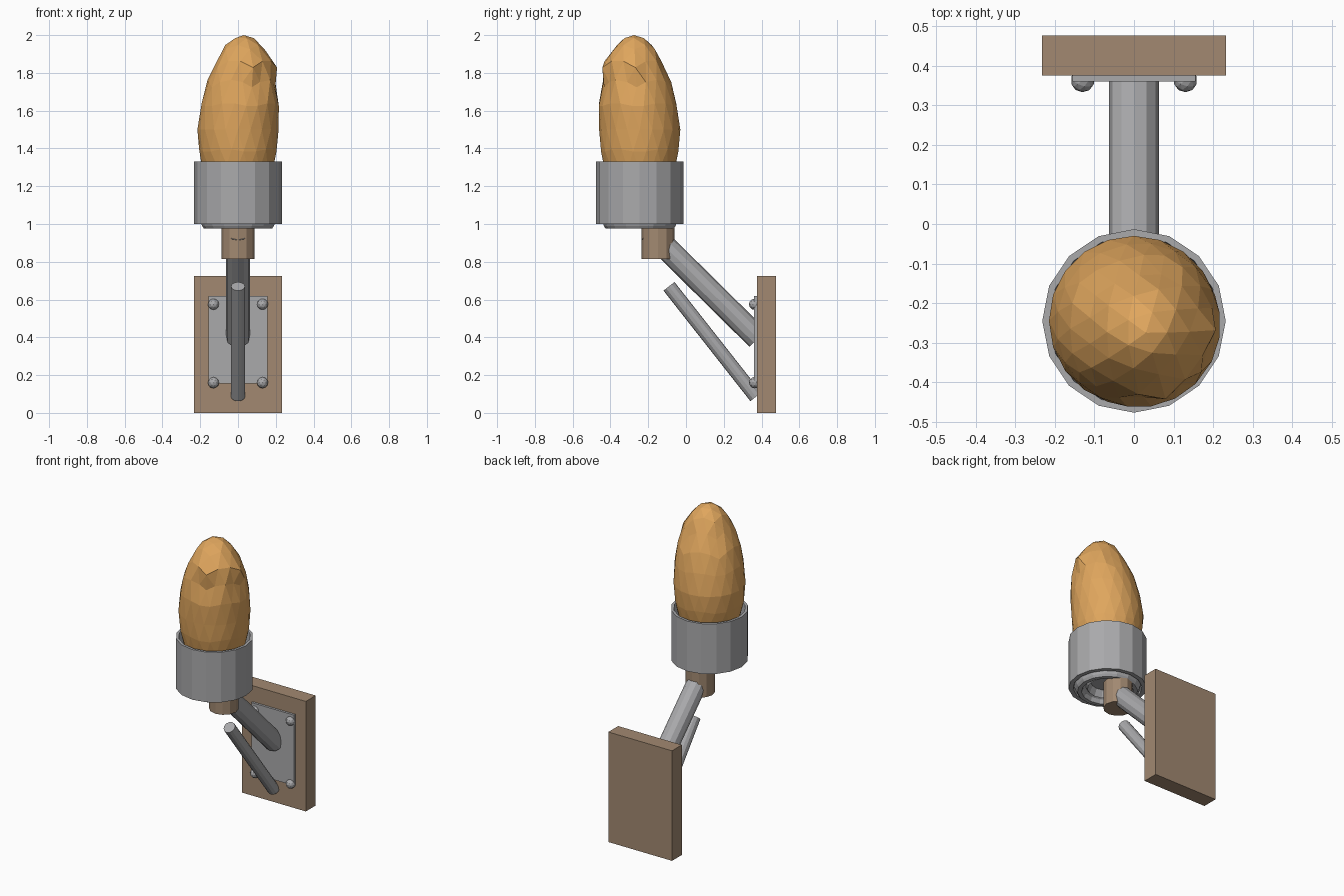
import bpy, bmesh, math
from mathutils import Vector

cube = bpy.data.objects.get("Cube")
if cube:
    bpy.data.objects.remove(cube, do_unlink=True)


def material(name, rgb):
    m = bpy.data.materials.new(name)
    m.use_nodes = True
    m.diffuse_color = (*rgb, 1)
    m.node_tree.nodes["Principled BSDF"].inputs["Base Color"].default_value = (*rgb, 1)
    return m


WOOD = material("brown wood", (0.36, 0.25, 0.165))
METAL = material("grey metal", (0.40, 0.40, 0.41))
FLAME = material("orange flame", (0.74, 0.38, 0.11))


def finish(bm, name, mat):
    bmesh.ops.recalc_face_normals(bm, faces=bm.faces)
    mesh = bpy.data.meshes.new(name)
    bm.to_mesh(mesh)
    bm.free()
    mesh.materials.append(mat)
    obj = bpy.data.objects.new(name, mesh)
    bpy.context.collection.objects.link(obj)
    return obj


def box(name, lo, hi, mat):
    bm = bmesh.new()
    bmesh.ops.create_cube(bm, size=1)
    lo, hi = Vector(lo), Vector(hi)
    bmesh.ops.scale(bm, vec=hi - lo, verts=bm.verts)
    bmesh.ops.translate(bm, vec=(lo + hi) / 2, verts=bm.verts)
    return finish(bm, name, mat)


def rod(name, start, end, radius, sides, mat):
    start, end = Vector(start), Vector(end)
    bm = bmesh.new()
    bmesh.ops.create_cone(bm, cap_ends=True, segments=sides, radius1=radius,
                          radius2=radius, depth=(end - start).length)
    turn = (end - start).to_track_quat('Z', 'Y').to_matrix()
    bmesh.ops.rotate(bm, matrix=turn, verts=bm.verts)
    bmesh.ops.translate(bm, vec=(start + end) / 2, verts=bm.verts)
    return finish(bm, name, mat)


def lathe(name, profile, centre_y, sides, mat):
    bm = bmesh.new()
    verts = [bm.verts.new((r, 0, z)) for r, z in profile]
    edges = [bm.edges.new(pair) for pair in zip(verts, verts[1:])]
    bmesh.ops.spin(bm, geom=verts + edges, cent=(0, 0, 0), axis=(0, 0, 1),
                   angle=math.tau, steps=sides)
    bmesh.ops.remove_doubles(bm, verts=bm.verts, dist=0.0005)
    bmesh.ops.translate(bm, vec=(0, centre_y, 0), verts=bm.verts)
    return finish(bm, name, mat)


# Wall mount
box("backboard", (-0.232, 0.375, 0), (0.232, 0.477, 0.725), WOOD)
box("mounting_plate", (-0.155, 0.36, 0.155), (0.155, 0.38, 0.62), METAL)
for side, x in (("left", 0.13), ("right", -0.13)):
    for level, z in (("lower", 0.16), ("upper", 0.575)):
        bm = bmesh.new()
        bmesh.ops.create_icosphere(bm, subdivisions=2, radius=0.03)
        bmesh.ops.translate(bm, vec=(x, 0.363, z), verts=bm.verts)
        finish(bm, f"{level}_{side}_rivet", METAL)

# Support arms and the wooden socket
rod("upper_arm", (0, 0.38, 0.395), (0, -0.192, 0.96), 0.063, 12, METAL)
rod("lower_rod", (0, 0.37, 0.085), (0, -0.09, 0.67), 0.037, 12, METAL)
rod("socket", (0, -0.148, 0.815), (0, -0.148, 0.985), 0.088, 12, WOOD)

# Cup with a stepped, recessed underside
lathe("cup", [(0, 1.1), (0.2, 1.1), (0.215, 1.33), (0.232, 1.33), (0.232, 1.0),
              (0.205, 1.0), (0.2, 1.02), (0.19, 0.99), (0.18, 0.975),
              (0.155, 0.975), (0.145, 1.0), (0.13, 1.01), (0.12, 0.995),
              (0.1, 1.04), (0, 1.04)], -0.245, 16, METAL)

# Faceted flame: a leaning egg with licks in front and creases behind
bm = bmesh.new()
bmesh.ops.create_icosphere(bm, subdivisions=3, radius=1)
lick_dir = Vector((0.62, -0.78))
for v in bm.verts:
    x, y, h = v.co
    flat = Vector((x, y))
    facing = flat.normalized().dot(lick_dir) if flat.length > 0.01 else 0
    band = max(0, 1 - abs(h - 0.66) / 0.16)
    swell = 0
    if facing > 0.6:
        swell = 0.022 * band
        if 0.3 < h < 0.52:
            swell = -0.012
    elif facing < -0.3:
        swell = -0.014 * band
    lean = 0.045 * h - 0.015 * h * h if h > 0 else 0
    grow = 0.215 + swell / max(flat.length, 0.3)
    v.co = (x * grow + lean, y * grow - 0.245 - lean,
            1.5 + h * (0.5 if h > 0 else 0.42))
finish(bm, "flame", FLAME)
